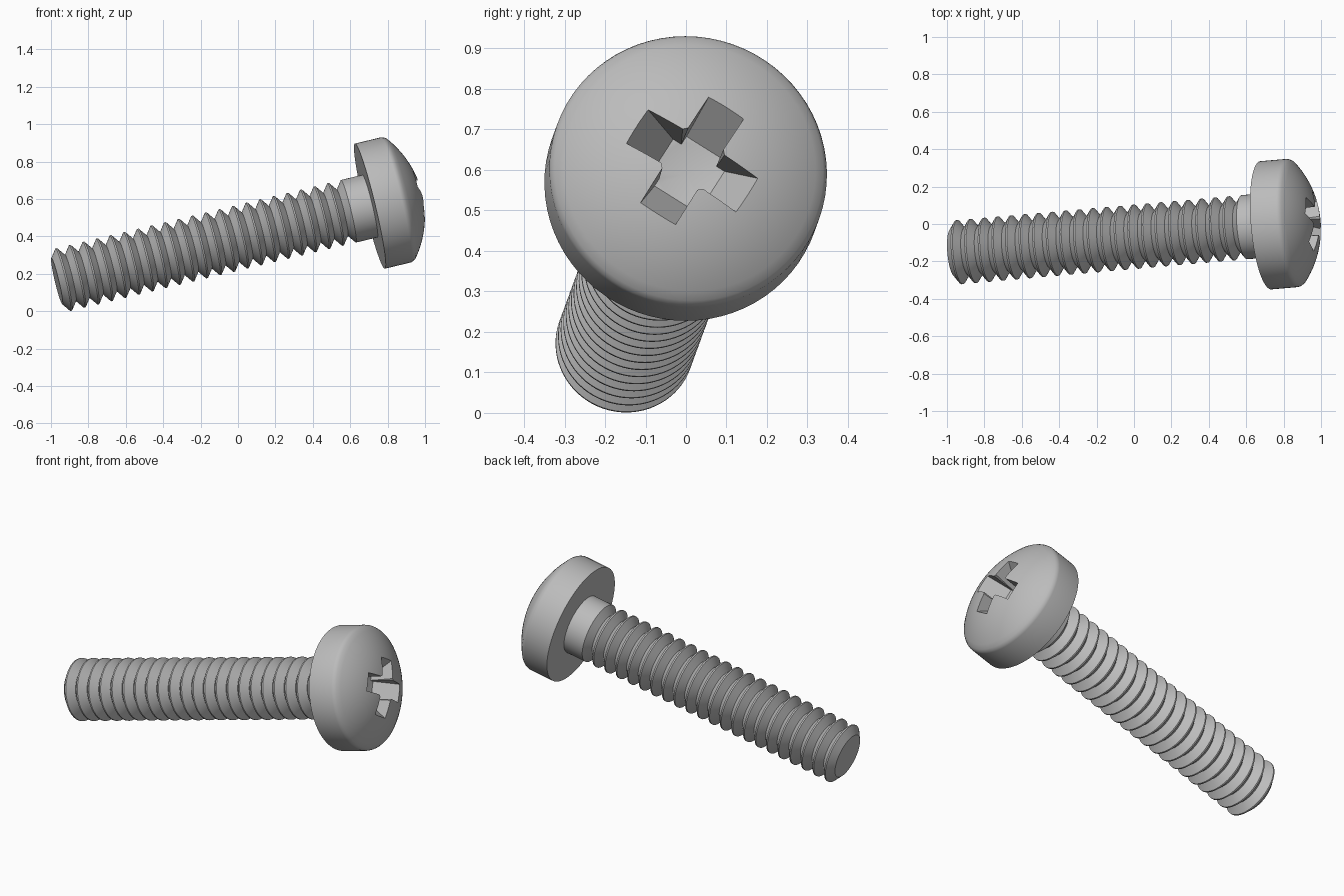
import bpy, bmesh, math
from mathutils import Matrix, Vector

cube = bpy.data.objects.get("Cube")
if cube:
    bpy.data.objects.remove(cube, do_unlink=True)

# Screw axis: local +x runs from the tip to the head, origin at the head's underside
axis = Vector((0.969, 0.085, 0.2325)).normalized()
placement = Matrix.Translation((0.705, -0.007, 0.562)) @ axis.to_track_quat('X', 'Z').to_matrix().to_4x4()

steel = bpy.data.materials.new("steel_grey")
steel.use_nodes = True
grey = (0.5, 0.5, 0.5, 1)
steel.diffuse_color = grey
steel.node_tree.nodes["Principled BSDF"].inputs["Base Color"].default_value = grey


def finish(name, bm):
    bmesh.ops.remove_doubles(bm, verts=bm.verts, dist=1e-5)
    bmesh.ops.recalc_face_normals(bm, faces=bm.faces)
    mesh = bpy.data.meshes.new(name)
    bm.to_mesh(mesh)
    bm.free()
    mesh.materials.append(steel)
    obj = bpy.data.objects.new(name, mesh)
    bpy.context.collection.objects.link(obj)
    obj.matrix_world = placement
    return obj


def lathe(name, profile, sides=72):
    """Spin (position, radius) points about the local x axis."""
    bm = bmesh.new()
    verts = [bm.verts.new((s, 0, r)) for s, r in profile]
    edges = [bm.edges.new(pair) for pair in zip(verts, verts[1:])]
    bmesh.ops.spin(bm, geom=verts + edges, cent=(0, 0, 0), axis=(1, 0, 0),
                   angle=math.tau, steps=sides, use_merge=True)
    return finish(name, bm)


def recess_arm(name, angle, width=0.102):
    """Wedge with sloping ends, running across the recess."""
    bm = bmesh.new()
    outline = [(0.33, -0.21), (0.33, 0.21), (0.14, 0.075), (0.14, -0.075)]
    face = bm.faces.new([bm.verts.new((s, r, -width / 2)) for s, r in outline])
    side = bmesh.ops.extrude_face_region(bm, geom=[face])["geom"]
    moved = [v for v in side if isinstance(v, bmesh.types.BMVert)]
    bmesh.ops.translate(bm, verts=moved, vec=(0, 0, width))
    bmesh.ops.rotate(bm, verts=bm.verts, matrix=Matrix.Rotation(angle, 3, 'X'))
    return finish(name, bm)


def smooth(obj):
    bpy.ops.object.select_all(action='DESELECT')
    obj.select_set(True)
    bpy.context.view_layer.objects.active = obj
    bpy.ops.object.shade_smooth_by_angle(angle=math.radians(30))


# Threaded shank: ring-shaped ridges, then a plain neck
crest, root, pitch, teeth, tip = 0.172, 0.127, 0.075, 21, -1.727
profile = [(tip, 0), (tip, root)]
for i in range(teeth):
    middle = tip + (i + 0.5) * pitch
    profile += [(middle - 0.004, crest), (middle + 0.004, crest), (middle + pitch / 2, root)]
profile += [(tip + (teeth + 0.45) * pitch, crest), (0.02, crest), (0.02, 0)]
smooth(lathe("threaded_shank", profile))

# Domed head with a softened rim
dome_radius, dome_centre = 0.527, -0.24
profile = [(0, 0), (0, 0.344), (0.145, 0.344), (0.156, 0.341)]
for i in range(15):
    a = math.asin(0.333 / dome_radius) * (1 - i / 14)
    profile.append((dome_centre + dome_radius * math.cos(a), dome_radius * math.sin(a)))
head = lathe("domed_head", profile)

# Cross recess: two crossed wedges and a conical core
cutters = [recess_arm("recess_arm_a", math.radians(57)),
           recess_arm("recess_arm_b", math.radians(147)),
           lathe("recess_core", [(0.33, 0), (0.33, 0.083), (0.14, 0.074), (0.115, 0)], 16)]
bpy.context.view_layer.objects.active = head
for cutter in cutters:
    cutter.hide_render = True
    cut = head.modifiers.new(cutter.name, 'BOOLEAN')
    cut.operation = 'DIFFERENCE'
    cut.solver = 'EXACT'
    cut.object = cutter
    bpy.ops.object.modifier_apply(modifier=cut.name)
for cutter in cutters:
    bpy.data.objects.remove(cutter, do_unlink=True)
smooth(head)
